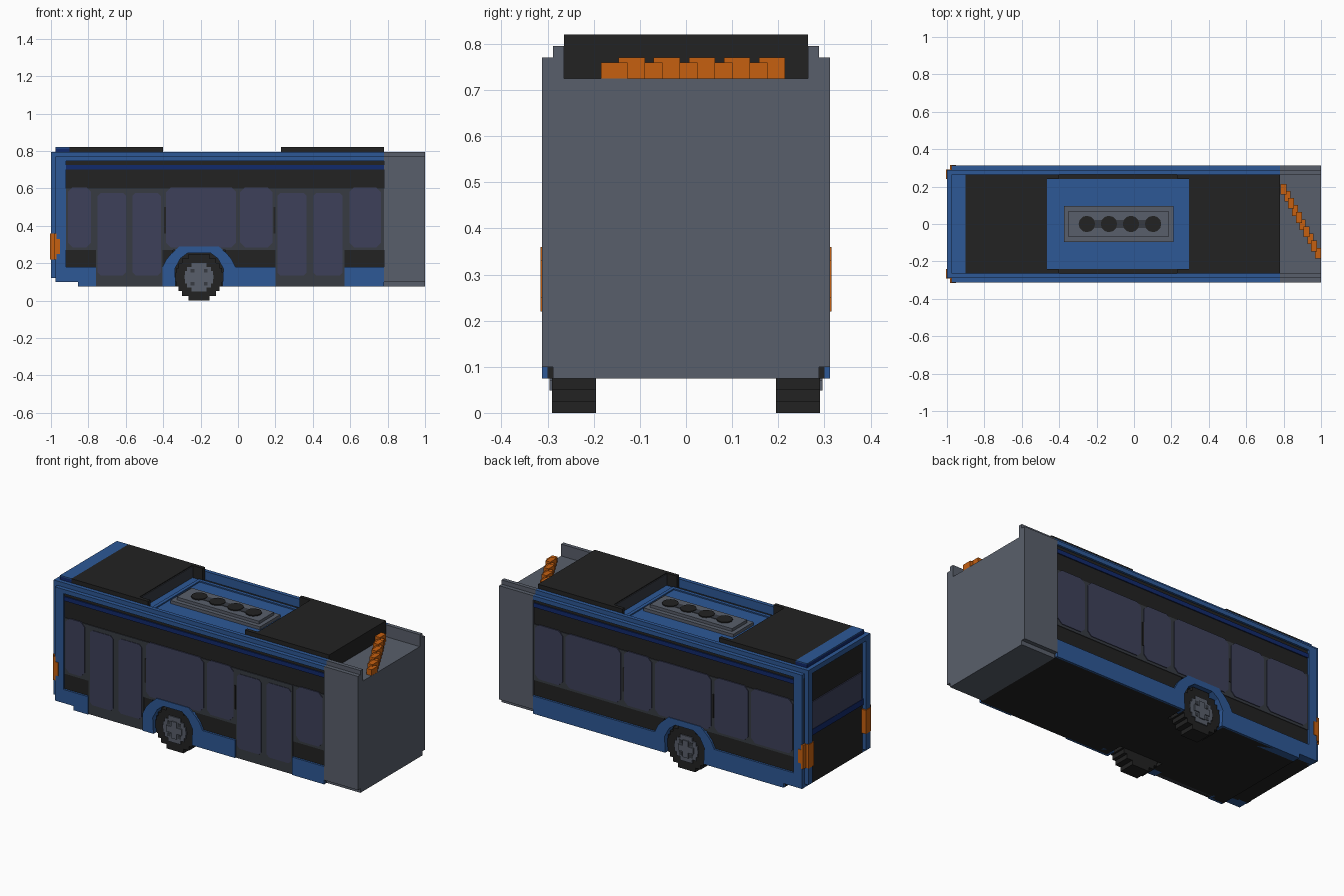
import bpy
import bmesh
import math

default_cube = bpy.data.objects.get("Cube")
if default_cube:
    bpy.data.objects.remove(default_cube, do_unlink=True)


def linear(channel):
    value = channel / 255
    return value / 12.92 if value <= 0.04045 else ((value + 0.055) / 1.055) ** 2.4


def make_material(name, hex_colour):
    red, green, blue = bytes.fromhex(hex_colour)
    colour = (linear(red), linear(green), linear(blue), 1)
    material = bpy.data.materials.new(name)
    material.use_nodes = True
    material.diffuse_color = colour
    material.node_tree.nodes["Principled BSDF"].inputs["Base Color"].default_value = colour
    return material


BLUE = make_material("body blue", "2d5896")
NAVY = make_material("stripe navy", "11296b")
BLACK = make_material("trim black", "222222")
CHARCOAL = make_material("frame charcoal", "373b42")
GLASS = make_material("tinted glass", "3d405a")
GREY = make_material("bellows grey", "595f6b")
ORANGE = make_material("lamp orange", "c66010")

# Shared dimensions
BACK, JOINT, END = -0.975, 0.78, 1.0
SIDE, STEP, RAIL = 0.312, 0.288, 0.265
FLOOR, SKIRT, SILL, HEAD = 0.075, 0.18, 0.27, 0.6
ROOF, LEDGE, CREST, TOP = 0.745, 0.77, 0.795, 0.82
COLUMN = -0.92
WHEEL_X, WHEEL_R = -0.208, 0.125


def finish(name, bm, material):
    bmesh.ops.recalc_face_normals(bm, faces=bm.faces)
    mesh = bpy.data.meshes.new(name)
    bm.to_mesh(mesh)
    bm.free()
    mesh.materials.append(material)
    part = bpy.data.objects.new(name, mesh)
    bpy.context.collection.objects.link(part)
    return part


def boxes(name, material, spans, mirror=False):
    """Blocks given as x, y and z ranges, optionally repeated on the other side."""
    bm = bmesh.new()
    for x0, x1, y0, y1, z0, z1 in spans:
        for side in ((1, -1) if mirror else (1,)):
            cube = bmesh.ops.create_cube(bm, size=1)
            for vert in cube["verts"]:
                vert.co.x = x1 if vert.co.x > 0 else x0
                vert.co.y = side * (y1 if vert.co.y > 0 else y0)
                vert.co.z = z1 if vert.co.z > 0 else z0
    return finish(name, bm, material)


def prism(name, material, outline, y0, y1):
    """Side outline in x and z, extruded across y."""
    bm = bmesh.new()
    face = bm.faces.new([bm.verts.new((x, y0, z)) for x, z in outline])
    extruded = bmesh.ops.extrude_face_region(bm, geom=[face])
    for item in extruded["geom"]:
        if isinstance(item, bmesh.types.BMVert):
            item.co.y = y1
    return finish(name, bm, material)


def pane(name, x0, x1, z0, z1, side, cut=0.025):
    outline = [(x0 + cut, z0), (x1 - cut, z0), (x1, z0 + cut), (x1, z1 - cut),
               (x1 - cut, z1), (x0 + cut, z1), (x0, z1 - cut), (x0, z0 + cut)]
    prism(name, GLASS, outline, side * 0.302, side * 0.308)


def stepped_disc(radius, rows, y0, y1):
    """Rows of blocks that approximate a wheel disc."""
    spans = []
    height = 2 * radius / rows
    for row in range(rows):
        z = -radius + row * height
        middle = z + height / 2
        half = math.sqrt(radius ** 2 - middle ** 2) * 1.02
        spans.append((WHEEL_X - half, WHEEL_X + half, y0, y1,
                      WHEEL_R + z, WHEEL_R + z + height))
    return spans


# Body core, narrowed between the wheels
CORE = 0.3
WELL_L, WELL_R = WHEEL_X - 0.14, WHEEL_X + 0.14
boxes("body_core", BLACK, [
    (BACK, JOINT, -CORE, CORE, SILL, ROOF),
    (BACK, -0.855, -RAIL, RAIL, 0.1, SILL),
    (-0.855, WELL_L, -CORE, CORE, FLOOR, SILL),
    (WELL_L, WELL_R, -0.19, 0.19, FLOOR, SILL),
    (WELL_R, JOINT, -CORE, CORE, FLOOR, SILL)])

# Roof rails, rear columns and rear header
boxes("roof_rails", BLUE, [
    (BACK, JOINT, RAIL, SIDE, ROOF, LEDGE),
    (BACK, JOINT, RAIL, STEP, LEDGE, CREST)], mirror=True)
boxes("rear_columns", BLUE, [
    (-1, -0.95, 0.25, STEP, 0.12, CREST),
    (BACK, COLUMN, 0.25, SIDE, 0.1, LEDGE)], mirror=True)
boxes("rear_header", BLUE, [(-1, -0.9, -STEP, STEP, 0.765, CREST)])
boxes("rear_spoiler", NAVY, [(BACK, -0.9, -RAIL, RAIL, CREST, 0.814)])
boxes("rear_spoiler_cap", BLUE, [(BACK, -0.9, -RAIL, RAIL, 0.814, TOP)])

# Rear window, stripe and lamps
boxes("rear_window", GLASS, [(-0.981, BACK, -0.24, 0.24, 0.42, 0.58)])
boxes("rear_stripe", NAVY, [(-0.983, BACK, -0.25, 0.25, 0.385, 0.42)])
boxes("rear_lamps", ORANGE, [
    (-1.004, -0.972, 0.24, 0.291, 0.22, 0.36),
    (-0.985, -0.97, 0.25, 0.315, 0.22, 0.36),
    (-0.98, -0.952, 0.28, 0.315, 0.25, 0.33)], mirror=True)

# Side stripe and window surround
boxes("side_stripes", NAVY, [(COLUMN, JOINT, 0.295, 0.306, 0.7, 0.725)], mirror=True)
boxes("window_surrounds", CHARCOAL, [(COLUMN, JOINT, 0.295, 0.304, SILL, HEAD)], mirror=True)

# Skirts: broken by the doors on the front side, continuous on the other
ARCH_L, ARCH_R = WHEEL_X - 0.195, WHEEL_X + 0.195
DOORS = [(-0.76, ARCH_L), (0.2, 0.57)]
boxes("tail_skirt", BLUE, [(COLUMN, -0.855, 0.26, SIDE, 0.1, SKIRT)], mirror=True)
boxes("door_side_skirt", BLUE, [
    (-0.855, DOORS[0][0], -SIDE, -RAIL, FLOOR, SKIRT),
    (ARCH_R, DOORS[1][0], -SIDE, -RAIL, FLOOR, SKIRT),
    (DOORS[1][1], JOINT, -SIDE, -RAIL, FLOOR, SKIRT)])
boxes("plain_side_skirt", BLUE, [
    (-0.855, ARCH_L, RAIL, SIDE, FLOOR, SKIRT),
    (ARCH_R, JOINT, RAIL, SIDE, FLOOR, SKIRT)])
boxes("lower_windows_trim", BLACK, [(-0.93, -0.85, 0.26, CORE, SKIRT, SILL)], mirror=True)

# Doors with two glazed leaves each
for number, (left, right) in enumerate(DOORS, 1):
    boxes(f"door_{number}", CHARCOAL, [(left, right, -0.305, -0.28, FLOOR, HEAD)])
    middle = (left + right) / 2
    pane(f"door_{number}_left_pane", left + 0.01, middle - 0.018, 0.135, 0.575, -1, 0.015)
    pane(f"door_{number}_right_pane", middle + 0.018, right - 0.01, 0.135, 0.575, -1, 0.015)

# Side windows
door_side = [(-0.91, -0.785), (-0.385, -0.01), (0.012, 0.185), (0.595, 0.765)]
plain_side = [(-0.91, -0.64), (-0.62, -0.4), (-0.38, -0.015),
              (0.01, 0.19), (0.21, 0.57), (0.59, 0.77)]
for side, label, windows in ((-1, "door_side", door_side), (1, "plain_side", plain_side)):
    for number, (left, right) in enumerate(windows, 1):
        pane(f"{label}_window_{number}", left, right, 0.285, 0.605, side)
boxes("window_dividers", BLACK, [
    (x - 0.005, x + 0.005, 0.3, 0.307, 0.36, 0.5) for x in (-0.39, 0.195)], mirror=True)

# Wheel arches and wheels
half_outer = [(0.195, FLOOR), (0.195, SKIRT), (0.175, 0.22), (0.15, 0.25), (0.105, 0.29)]
half_inner = [(0.125, FLOOR), (0.13, 0.17), (0.1, 0.225), (0.06, 0.255)]
outer = half_outer + [(-x, z) for x, z in reversed(half_outer)]
inner = [(-x, z) for x, z in half_inner] + list(reversed(half_inner))
arch = [(WHEEL_X + x, z) for x, z in outer + inner]
for side, label in ((-1, "door_side"), (1, "plain_side")):
    prism(f"{label}_wheel_arch", BLUE, arch, side * 0.26, side * SIDE)
boxes("tyres", BLACK, stepped_disc(WHEEL_R, 10, 0.195, 0.29), mirror=True)
boxes("hubs", GREY, stepped_disc(0.076, 7, 0.28, 0.296), mirror=True)
boxes("hub_crosses", GREY, [
    (WHEEL_X - w, WHEEL_X + w, 0.29, 0.302, WHEEL_R - h, WHEEL_R + h)
    for w, h in ((0.05, 0.018), (0.018, 0.05))], mirror=True)
boxes("hub_holes", CHARCOAL, [
    (WHEEL_X + dx - 0.01, WHEEL_X + dx + 0.01, 0.29, 0.298,
     WHEEL_R + dz - 0.01, WHEEL_R + dz + 0.01)
    for dx in (-0.035, 0.035) for dz in (-0.035, 0.035)], mirror=True)

# Roof pods with side cheeks
BAY_L, BAY_R = -0.47, 0.3
boxes("roof_pods", BLACK, [
    (-0.9, BAY_L, -RAIL, RAIL, ROOF, TOP),
    (BAY_R, JOINT, -RAIL, RAIL, ROOF, TOP)])
boxes("roof_pod_cheeks", BLACK, [
    (BAY_L, -0.4, 0.243, RAIL, ROOF, TOP),
    (0.23, BAY_R, 0.243, RAIL, ROOF, TOP)], mirror=True)
boxes("roof_pod_ends", CHARCOAL, [
    (BAY_L, BAY_L + 0.005, -0.243, 0.243, ROOF, TOP - 0.005),
    (BAY_R - 0.005, BAY_R, -0.243, 0.243, ROOF, TOP - 0.005)])

# Roof bay with a raised rim and vent platform
boxes("roof_bay", BLUE, [(BAY_L, BAY_R, -0.24, 0.24, ROOF, 0.75)])
boxes("roof_bay_rim", BLUE, [
    (-0.42, 0.25, 0.215, 0.235, ROOF, 0.757)], mirror=True)
boxes("roof_bay_rim_ends", BLUE, [
    (x, x + 0.02, -0.215, 0.215, ROOF, 0.757) for x in (-0.42, 0.23)])
boxes("vent_platform", GREY, [
    (-0.375, 0.21, -0.095, 0.095, ROOF, 0.768),
    (-0.35, 0.185, -0.07, 0.07, ROOF, 0.785)])
boxes("vent_channel", CHARCOAL, [(-0.25, 0.105, -0.022, 0.022, 0.78, 0.788)])
bm = bmesh.new()
for index in range(4):
    vent = bmesh.ops.create_cone(bm, cap_ends=True, segments=12,
                                 radius1=0.044, radius2=0.044, depth=0.01)
    bmesh.ops.translate(bm, verts=vent["verts"], vec=(-0.252 + index * 0.118, 0, 0.786))
finish("vents", bm, BLACK)

# Bellows section with upstanding side walls
boxes("bellows", GREY, [
    (JOINT, END, -SIDE, SIDE, 0.1, 0.725),
    (JOINT, END, -STEP, STEP, FLOOR, 0.1)])
boxes("bellows_walls", GREY, [
    (JOINT, END, RAIL, SIDE, 0.725, LEDGE),
    (JOINT, END, RAIL, STEP, LEDGE, CREST)], mirror=True)

# Orange cable running diagonally over the bellows
links = []
for index in range(10):
    x = 0.783 + index * 0.0205
    y = 0.18 - index * 0.038
    links.append((x, x + 0.032, y - 0.022, y + 0.035, 0.725, LEDGE - 0.01 * (index % 2)))
boxes("bellows_cable", ORANGE, links)
